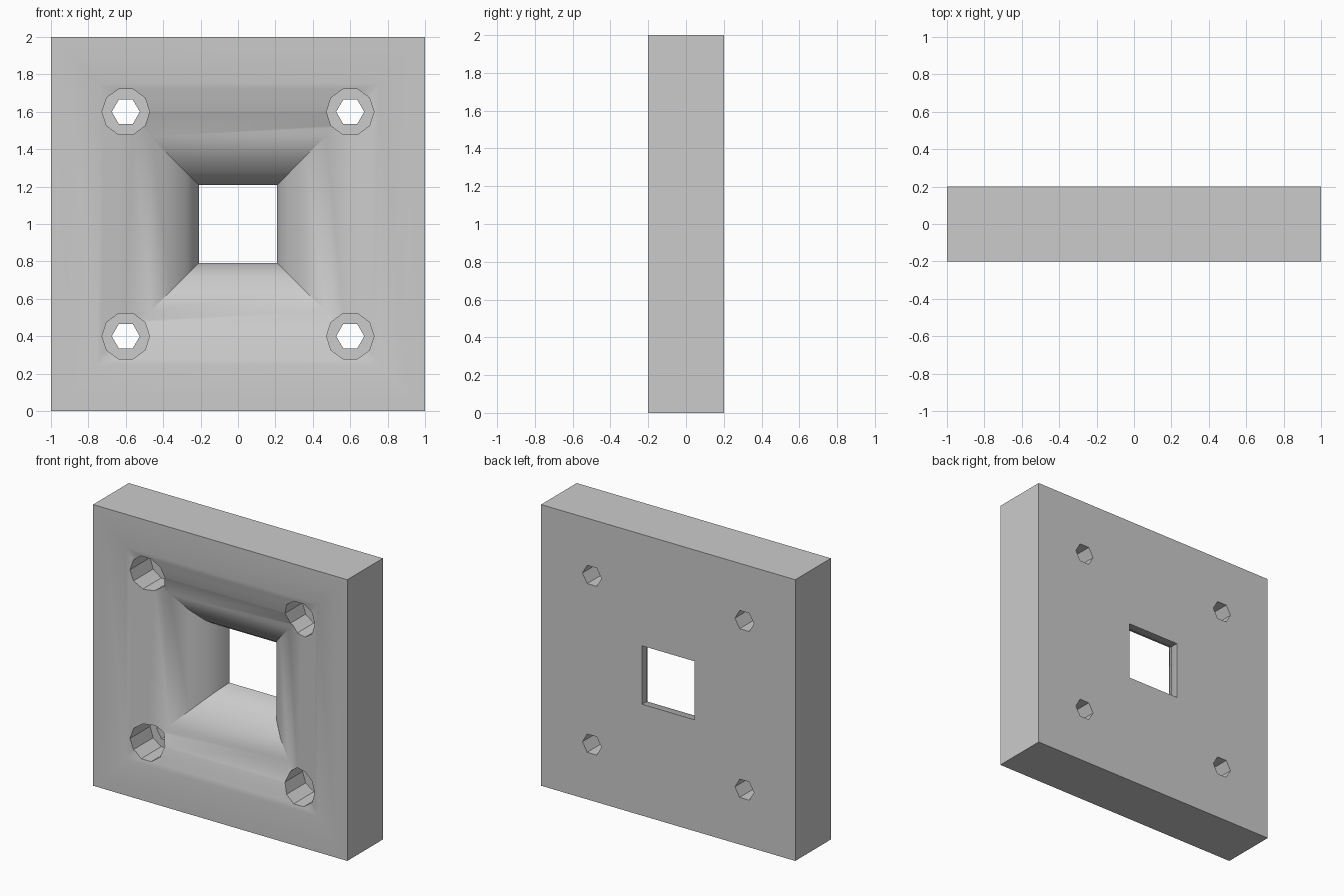
import bpy, bmesh, math
from mathutils import Matrix

cube = bpy.data.objects.get("Cube")
if cube:
    bpy.data.objects.remove(cube, do_unlink=True)

HALF_DEPTH = 0.2
HOLE, FLARE = 0.208, 0.79
STEP_ANGLE, STEPS = math.radians(12), 7

grey = bpy.data.materials.new("plain grey")
grey.use_nodes = True
colour = (0.6, 0.6, 0.6, 1)
grey.diffuse_color = colour
grey.node_tree.nodes["Principled BSDF"].inputs["Base Color"].default_value = colour


def make_object(name, bm):
    bmesh.ops.recalc_face_normals(bm, faces=bm.faces)
    mesh = bpy.data.meshes.new(name)
    bm.to_mesh(mesh)
    bm.free()
    mesh.materials.append(grey)
    obj = bpy.data.objects.new(name, mesh)
    bpy.context.collection.objects.link(obj)
    return obj


def square_ring(bm, half, y):
    corners = ((-1, -1), (1, -1), (1, 1), (-1, 1))
    return [bm.verts.new((sx * half, y, 1 + sz * half)) for sx, sz in corners]


def prism(bm, sides, radius, x, z, y0, y1):
    # Runs along y, with a corner pointing sideways
    place = (Matrix.Translation((x, (y0 + y1) / 2, z))
             @ Matrix.Rotation(math.pi / 2, 4, "X")
             @ Matrix.Rotation(math.pi / 2, 4, "Z"))
    bmesh.ops.create_cone(bm, cap_ends=True, segments=sides, radius1=radius,
                          radius2=radius, depth=y1 - y0, matrix=place)


# Square plate with an elliptical flare opening toward the front
bm = bmesh.new()
rings = [square_ring(bm, 1, HALF_DEPTH), square_ring(bm, 1, -HALF_DEPTH)]
rise = 2 * HALF_DEPTH / math.sin(STEPS * STEP_ANGLE)
for i in range(STEPS, -1, -1):
    t = i * STEP_ANGLE
    half = HOLE + FLARE * (1 - math.cos(t))
    rings.append(square_ring(bm, half, HALF_DEPTH - rise * math.sin(t)))
for a, b in zip(rings, rings[1:] + rings[:1]):
    for k in range(4):
        n = (k + 1) % 4
        bm.faces.new((a[k], a[n], b[n], b[k]))
plate = make_object("flared_plate", bm)

# Bolt holes: ten-sided counterbores with six-sided through holes
for name, sides, radius, y0, y1 in (("counterbore_cutter", 10, 0.127, -0.4, 0.05),
                                    ("bolt_hole_cutter", 6, 0.075, -0.3, 0.4)):
    bm = bmesh.new()
    for sx in (-1, 1):
        for sz in (-1, 1):
            prism(bm, sides, radius, sx * 0.6, 1 + sz * 0.6, y0, y1)
    cutter = make_object(name, bm)
    cut = plate.modifiers.new(name, "BOOLEAN")
    cut.operation = "DIFFERENCE"
    cut.solver = "EXACT"
    cut.object = cutter
    bpy.context.view_layer.objects.active = plate
    bpy.ops.object.modifier_apply(modifier=cut.name)
    bpy.data.objects.remove(cutter, do_unlink=True)

# Smooth flare, crisp edges
bpy.ops.object.select_all(action="DESELECT")
plate.select_set(True)
bpy.context.view_layer.objects.active = plate
bpy.ops.object.shade_smooth_by_angle(angle=math.radians(30))
